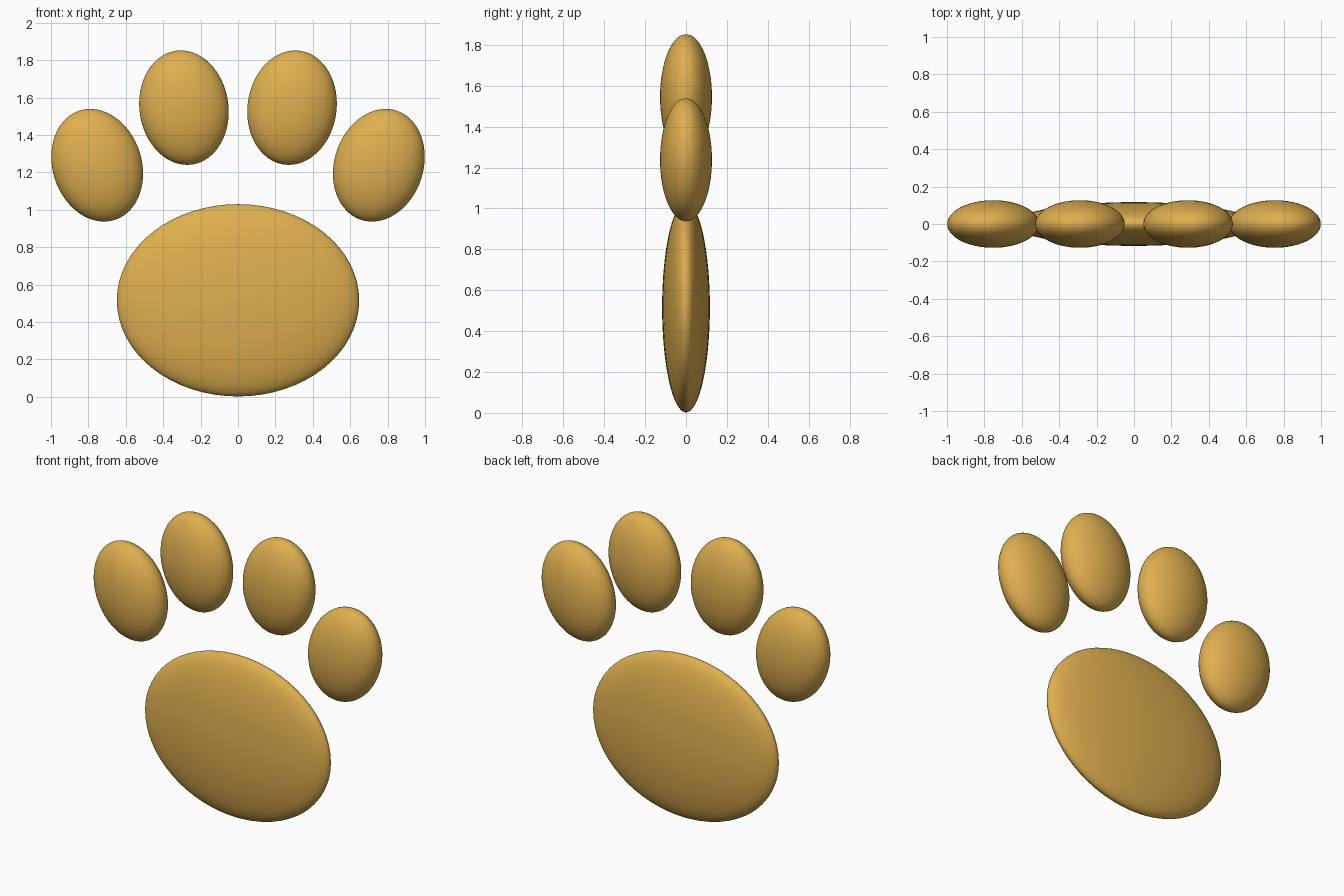
import bpy
from math import radians

cube = bpy.data.objects.get("Cube")
if cube:
    bpy.data.objects.remove(cube, do_unlink=True)

# Single warm gold colour
gold = bpy.data.materials.new("warm_gold")
gold.use_nodes = True
colour = (0.74, 0.43, 0.08, 1)
gold.diffuse_color = colour
gold.node_tree.nodes["Principled BSDF"].inputs["Base Color"].default_value = colour


def add_pad(name, centre, radii, tilt=0):
    """Smooth flattened ellipsoid, tilted about the front-back axis."""
    bpy.ops.mesh.primitive_uv_sphere_add(
        segments=64, ring_count=32, radius=1, location=centre,
        rotation=(0, radians(tilt), 0))
    pad = bpy.context.object
    pad.name = name
    pad.scale = radii
    pad.data.materials.append(gold)
    bpy.ops.object.shade_smooth()


# Large palm pad
add_pad("palm_pad", (0, 0, 0.516), (0.648, 0.117, 0.514))

# Mirrored pairs of toe pads, leaning outward
toe_radii = (0.238, 0.127, 0.307)
for side, s in (("left", 1), ("right", -1)):
    add_pad(f"{side}_inner_toe", (s * 0.289, 0, 1.546), toe_radii, s * 8)
    add_pad(f"{side}_outer_toe", (s * 0.753, 0, 1.238), toe_radii, s * 18)
